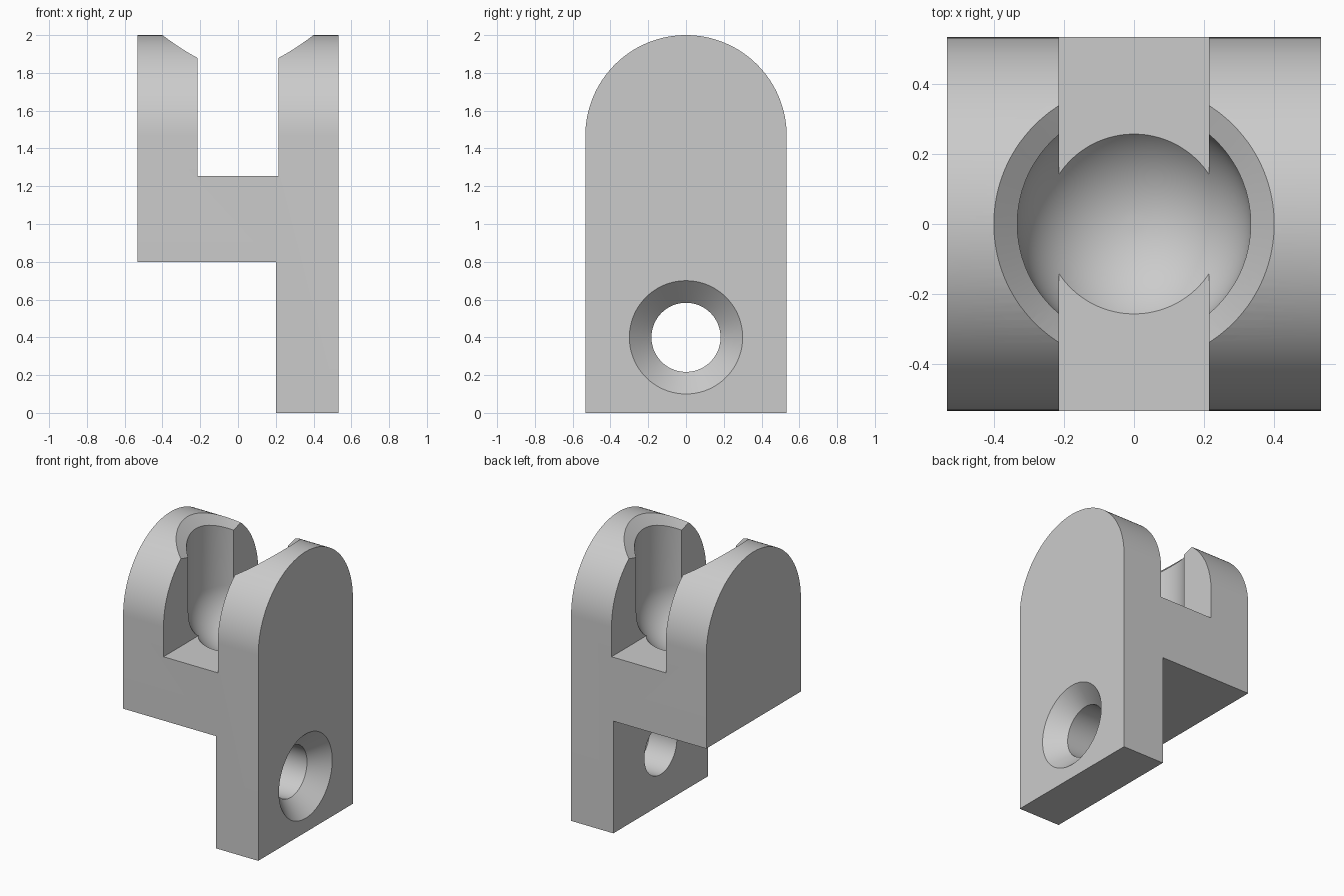
import bpy
import bmesh
from math import sin, cos, pi, sqrt, radians

if "Cube" in bpy.data.objects:
    bpy.data.objects.remove(bpy.data.objects["Cube"], do_unlink=True)

HALF = 0.533          # half width, also the radius of the rounded top
ARCH_Z = 2 - HALF     # centre height of the rounded top
BORE = 0.333          # radius of the ball socket
CHAMFER = 0.067
SLOT = 0.214
SEG = 96

grey = bpy.data.materials.new("light_grey")
grey.use_nodes = True
grey.diffuse_color = (0.6, 0.6, 0.6, 1)
grey.node_tree.nodes["Principled BSDF"].inputs["Base Color"].default_value = (0.6, 0.6, 0.6, 1)


def loft(name, rings):
    """Closed solid skinned through rings of equal point count."""
    bm = bmesh.new()
    loops = [[bm.verts.new(p) for p in ring] for ring in rings]
    for a, b in zip(loops, loops[1:]):
        for i in range(len(a)):
            j = (i + 1) % len(a)
            bm.faces.new((a[i], a[j], b[j], b[i]))
    bm.faces.new(loops[0])
    bm.faces.new(loops[-1])
    bmesh.ops.recalc_face_normals(bm, faces=bm.faces)
    mesh = bpy.data.meshes.new(name)
    bm.to_mesh(mesh)
    bm.free()
    mesh.materials.append(grey)
    obj = bpy.data.objects.new(name, mesh)
    bpy.context.collection.objects.link(obj)
    return obj


def box(name, x0, x1, y, z0, z1):
    return loft(name, [[(x0, -y, z), (x1, -y, z), (x1, y, z), (x0, y, z)] for z in (z0, z1)])


def cut(target, cutter):
    mod = target.modifiers.new(cutter.name, 'BOOLEAN')
    mod.operation = 'DIFFERENCE'
    mod.solver = 'EXACT'
    mod.object = cutter
    bpy.context.view_layer.objects.active = target
    bpy.ops.object.modifier_apply(modifier=mod.name)
    bpy.data.objects.remove(cutter, do_unlink=True)


# Round-topped block
arch = [(HALF * cos(pi * i / 64), ARCH_Z + HALF * sin(pi * i / 64)) for i in range(65)]
outline = [(-HALF, 0), (HALF, 0)] + arch
bracket = loft("fork_bracket", [[(x, y, z) for y, z in outline] for x in (-HALF, HALF)])

# Step below the fork, leaving the mounting tab, and the slot between the cheeks
cut(bracket, box("step_cutter", -1, 0.2, 1, -1, 0.8))
cut(bracket, box("slot_cutter", -SLOT, SLOT, 1, 1.255, 3))

# Ball socket: hemisphere, straight bore, then a chamfer following the rounded top
angles = [2 * pi * (i + 0.5) / SEG for i in range(SEG)]


def circle(r, z):
    return [(r * cos(a), r * sin(a), z) for a in angles]


def arched_ring(offset):
    r, top = BORE + offset, HALF - CHAMFER + offset
    return [(r * cos(a), r * sin(a), ARCH_Z + sqrt(top ** 2 - (r * sin(a)) ** 2)) for a in angles]


rings = [circle(BORE * sin(t), ARCH_Z - BORE * cos(t))
         for t in (pi / 2 * k / 24 for k in range(1, 25))]
rings += [arched_ring(0), arched_ring(CHAMFER), arched_ring(0.2), circle(BORE + 0.2, 2.4)]
cut(bracket, loft("socket_cutter", rings))

# Countersunk screw hole through the tab
HOLE, SINK = 0.183, 0.3
profile = [(0.1, HOLE), (HALF - SINK + HOLE, HOLE), (HALF + 0.1, SINK + 0.1)]
cut(bracket, loft("screw_hole_cutter",
                  [[(x, r * cos(a), 0.4 + r * sin(a)) for a in angles] for x, r in profile]))

# Smooth curved faces, crisp edges
bpy.ops.object.select_all(action='DESELECT')
bracket.select_set(True)
bpy.context.view_layer.objects.active = bracket
bpy.ops.object.shade_smooth_by_angle(angle=radians(25))
